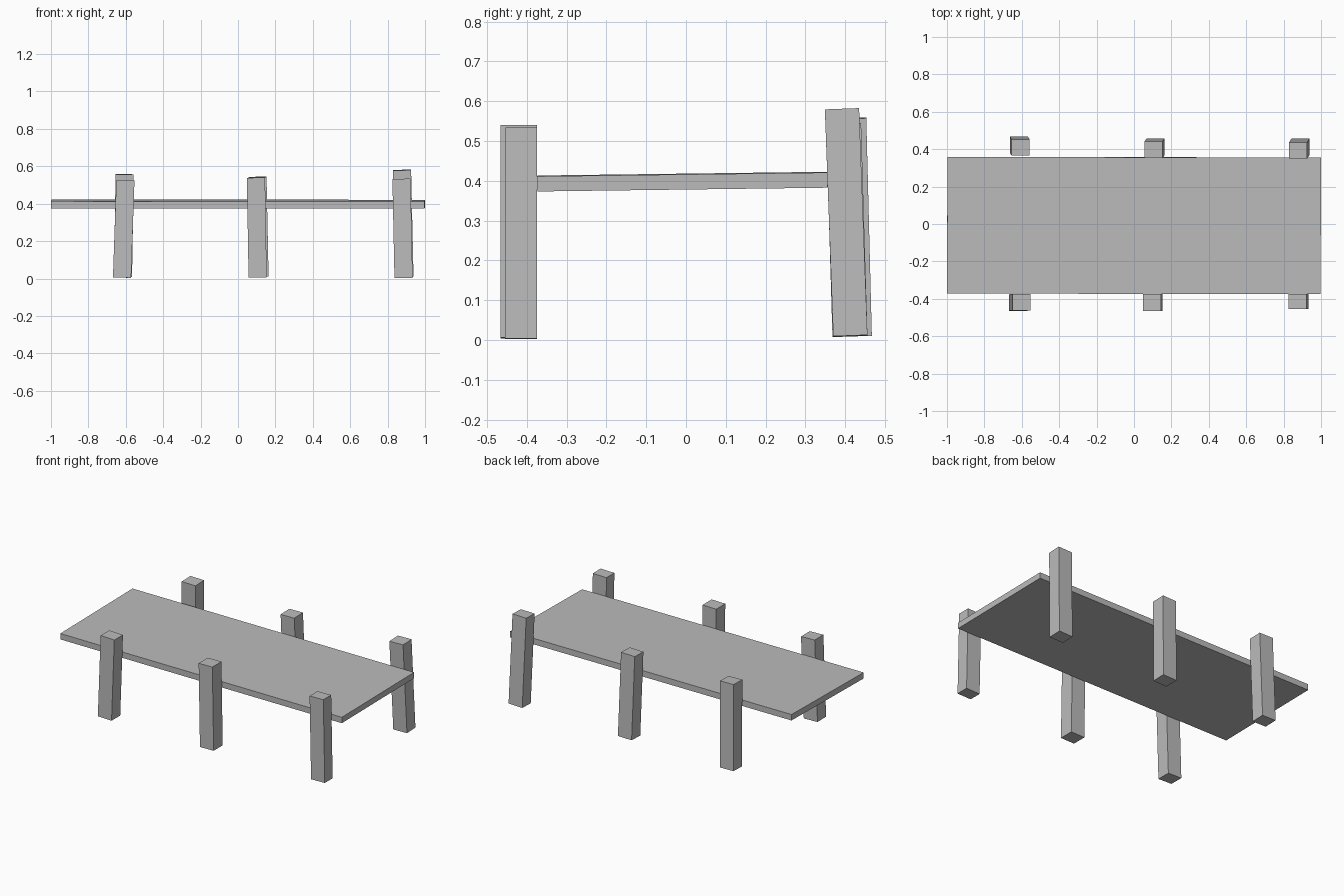
import bpy
from mathutils import Vector

cube = bpy.data.objects.get("Cube")
if cube:
    bpy.data.objects.remove(cube)

grey = bpy.data.materials.new("plain grey")
grey.use_nodes = True
colour = (0.5, 0.5, 0.5, 1)
grey.diffuse_color = colour
grey.node_tree.nodes["Principled BSDF"].inputs["Base Color"].default_value = colour


def beam(name, start, end, width, depth):
    """Square-cut timber running from start to end."""
    a, b = Vector(start), Vector(end)
    bpy.ops.mesh.primitive_cube_add(size=1, location=(a + b) / 2)
    ob = bpy.context.object
    ob.name = name
    ob.scale = (width, depth, (b - a).length)
    ob.rotation_mode = 'QUATERNION'
    ob.rotation_quaternion = Vector((0, 0, 1)).rotation_difference(b - a)
    ob.data.materials.append(grey)
    return ob


# Deck: thin board, rising slightly to the back
bpy.ops.mesh.primitive_cube_add(size=1, location=(0, -0.008, 0.398),
                                rotation=(0.013, 0.001, -0.001))
deck = bpy.context.object
deck.name = "deck"
deck.scale = (1.997, 0.73, 0.038)
deck.data.materials.append(grey)

# Leaning posts: name, foot centre, head centre, depth
posts = [
    ("front_right_post", (-0.62, -0.42, 0.005), (-0.602, -0.418, 0.526), 0.088),
    ("front_middle_post", (0.105, -0.42, 0.005), (0.096, -0.42, 0.539), 0.092),
    ("front_left_post", (0.885, -0.415, 0.003), (0.874, -0.414, 0.533), 0.08),
    ("back_right_post", (-0.615, 0.423, 0.01), (-0.606, 0.409, 0.557), 0.088),
    ("back_middle_post", (0.115, 0.412, 0.01), (0.104, 0.396, 0.543), 0.088),
    ("back_left_post", (0.89, 0.413, 0.01), (0.877, 0.392, 0.58), 0.086),
]
for name, foot, head, depth in posts:
    beam(name, foot, head, 0.097, depth)
